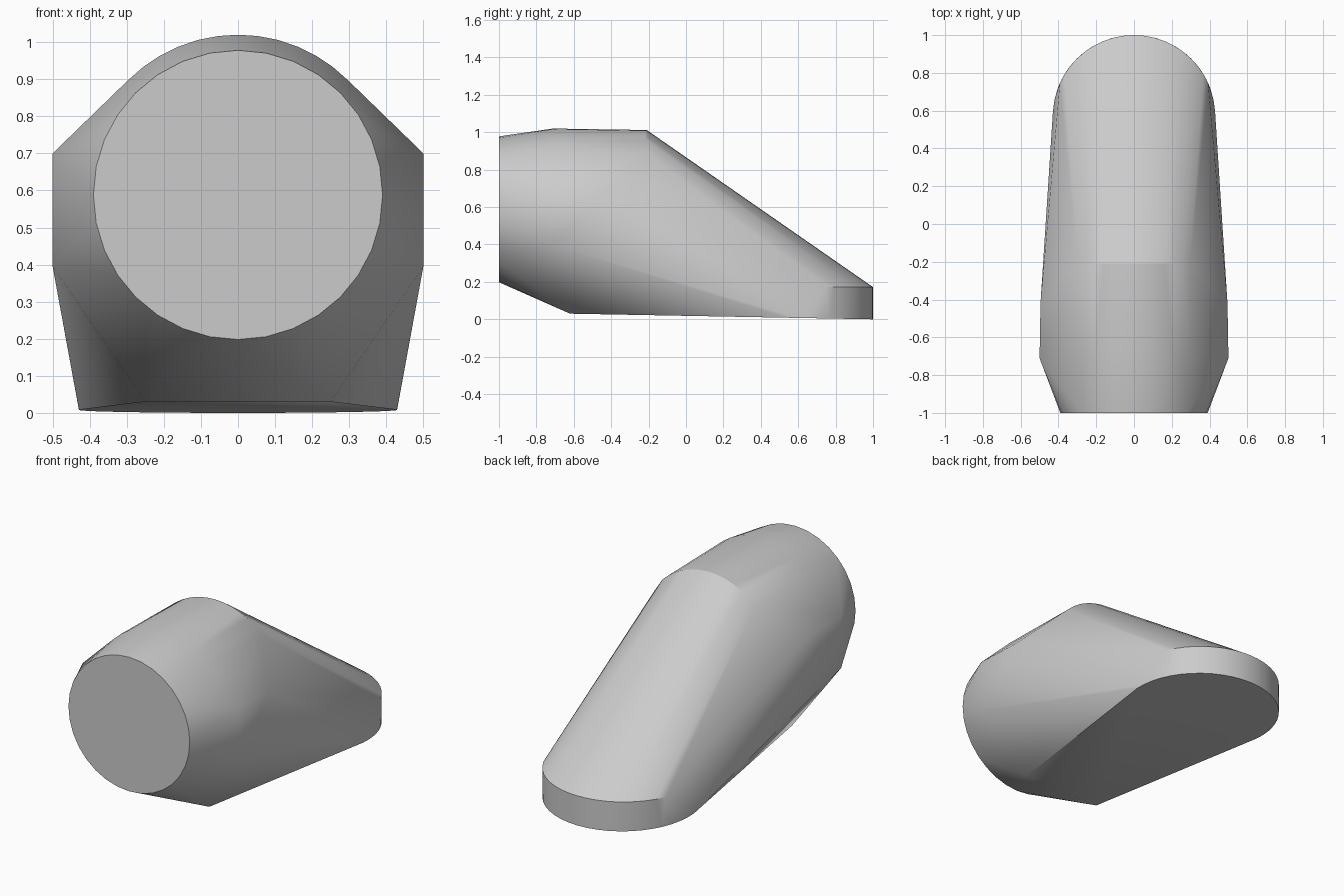
import bpy, bmesh
from math import sin, cos, pi, radians

if "Cube" in bpy.data.objects:
    bpy.data.objects.remove(bpy.data.objects["Cube"], do_unlink=True)

grey = bpy.data.materials.new("plain grey")
grey.use_nodes = True
colour = (0.6, 0.6, 0.6, 1)
grey.diffuse_color = colour
grey.node_tree.nodes["Principled BSDF"].inputs["Base Color"].default_value = colour


def arc(radius, start, end, steps):
    """Points of a circular arc, angles in degrees."""
    angles = [radians(start + (end - start) * i / steps) for i in range(steps + 1)]
    return [(radius * cos(a), radius * sin(a)) for a in angles]


points = []

# Round flat front end
points += [(x, -1, 0.588 + z) for x, z in arc(0.39, 0, 360, 32)[:-1]]

# Arched crown, from its front to its rear edge
for y, centre in ((-0.71, 0.6), (-0.21, 0.592)):
    points += [(x, y, centre + z) for x, z in arc(0.42, 45, 135, 12)]

# Flat side panels and the front corners of the sole
for side in (-1, 1):
    points += [(side * 0.5, -0.71, 0.7), (side * 0.5, -0.71, 0.395),
               (side * 0.495, -0.42, 0.692), (side * 0.25, -0.62, 0.03)]

# Rounded tail: upper rim and sole outline
points += [(x, 0.57 + y, 0.172) for x, y in arc(0.43, 24, 156, 18)]
points += [(x, 0.57 + y, 0.008 * (0.43 - y) / 0.43) for x, y in arc(0.43, -4, 184, 24)]

# Wrap the profiles in one convex shell
bm = bmesh.new()
for p in points:
    bm.verts.new(p)
hull = bmesh.ops.convex_hull(bm, input=bm.verts)
loose = [v for v in bm.verts if not v.link_faces]
bmesh.ops.delete(bm, geom=loose, context='VERTS')
bmesh.ops.dissolve_limit(bm, angle_limit=radians(0.5), verts=bm.verts, edges=bm.edges)
bmesh.ops.recalc_face_normals(bm, faces=bm.faces)

mesh = bpy.data.meshes.new("tapered_shell")
bm.to_mesh(mesh)
bm.free()
mesh.materials.append(grey)
shell = bpy.data.objects.new("tapered_shell", mesh)
bpy.context.collection.objects.link(shell)

# Soft shading with crisp rims
bpy.context.view_layer.objects.active = shell
shell.select_set(True)
bpy.ops.object.shade_smooth_by_angle(angle=radians(30))
